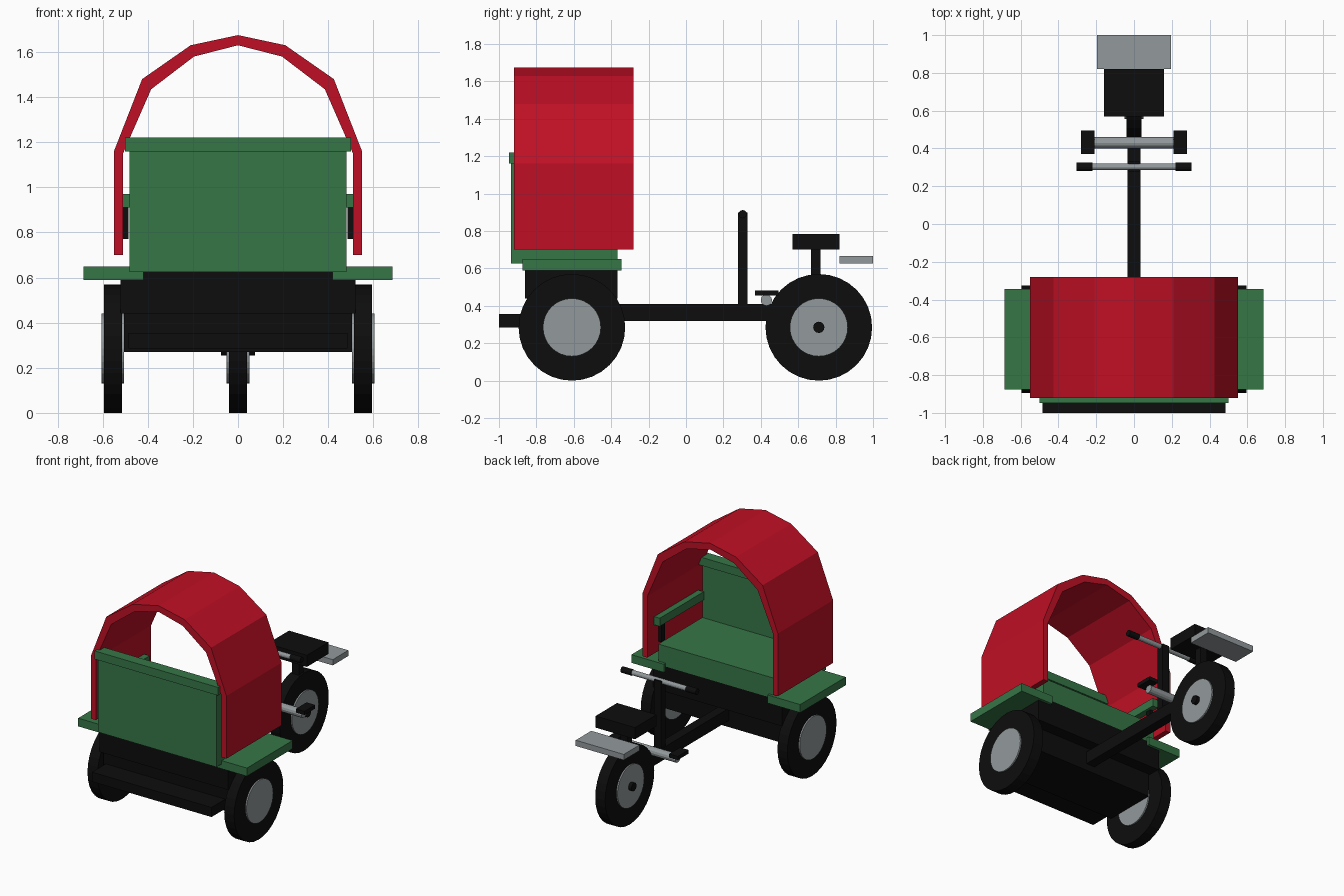
import bpy, bmesh, math
from mathutils import Matrix

old = bpy.data.objects.get("Cube")
if old:
    bpy.data.objects.remove(old, do_unlink=True)


def material(name, rgb):
    m = bpy.data.materials.new(name)
    m.use_nodes = True
    m.diffuse_color = (*rgb, 1)
    m.node_tree.nodes["Principled BSDF"].inputs["Base Color"].default_value = (*rgb, 1)
    return m


red = material("canopy red", (0.52, 0.005, 0.018))
green = material("body green", (0.037, 0.18, 0.062))
grey = material("metal grey", (0.29, 0.32, 0.33))
black = material("frame black", (0.004, 0.004, 0.004))


def finish(name, bm, mat):
    bmesh.ops.recalc_face_normals(bm, faces=bm.faces)
    mesh = bpy.data.meshes.new(name)
    bm.to_mesh(mesh)
    bm.free()
    mesh.materials.append(mat)
    ob = bpy.data.objects.new(name, mesh)
    bpy.context.collection.objects.link(ob)
    return ob


def box(name, mat, xs, ys, zs):
    """Box from its extents on each axis."""
    bm = bmesh.new()
    bmesh.ops.create_cube(bm, size=1)
    for v in bm.verts:
        for i, (lo, hi) in enumerate((xs, ys, zs)):
            v.co[i] = lo if v.co[i] < 0 else hi
    return finish(name, bm, mat)


def rod(name, mat, xs, y, z, r, sides=32):
    """Cylinder lying along x."""
    bm = bmesh.new()
    place = Matrix.Translation((sum(xs) / 2, y, z)) @ Matrix.Rotation(math.pi / 2, 4, 'Y')
    bmesh.ops.create_cone(bm, cap_ends=True, segments=sides, radius1=r, radius2=r,
                          depth=xs[1] - xs[0], matrix=place)
    return finish(name, bm, mat)


def pair(make, name, mat, xs, *args):
    """The same part on the left (+x) and right (-x)."""
    make("left_" + name, mat, xs, *args)
    make("right_" + name, mat, (-xs[1], -xs[0]), *args)


# Canopy: faceted arch extruded along y
outer = [(0.55, 0.70), (0.55, 1.16), (0.425, 1.48), (0.21, 1.63), (0, 1.675)]
inner = [(0.51, 0.70), (0.51, 1.15), (0.385, 1.435), (0.195, 1.58), (0, 1.63)]


def whole(half):
    return half + [(-x, z) for x, z in reversed(half[:-1])]


bm = bmesh.new()
rings = [[bm.verts.new((x, y, z)) for x, z in whole(side)]
         for side, y in ((outer, -0.92), (outer, -0.28), (inner, -0.28), (inner, -0.92))]
for k in range(4):
    a, b = rings[k], rings[(k + 1) % 4]
    for i in range(len(a) - 1):
        bm.faces.new((a[i], a[i + 1], b[i + 1], b[i]))
for end in (0, -1):
    bm.faces.new([ring[end] for ring in rings])
finish("canopy", bm, red)

# Passenger bench
box("bench_seat", green, (-0.48, 0.48), (-0.88, -0.365), (0.625, 0.775))
box("bench_back", green, (-0.48, 0.48), (-0.935, -0.875), (0.625, 1.17))
box("bench_back_rail", green, (-0.5, 0.5), (-0.947, -0.865), (1.16, 1.22))
pair(box, "armrest", green, (0.465, 0.525), (-0.87, -0.36), (0.91, 0.97))
pair(box, "armrest_post", black, (0.485, 0.52), (-0.45, -0.41), (0.77, 0.91))
pair(box, "fender", green, (0.42, 0.685), (-0.875, -0.345), (0.59, 0.65))

# Chassis
box("rear_body", black, (-0.522, 0.522), (-0.86, -0.365), (0.44, 0.625))
box("rear_underbody", black, (-0.505, 0.505), (-0.84, -0.45), (0.27, 0.44))
box("rear_bumper", black, (-0.485, 0.485), (-1.0, -0.8), (0.285, 0.355))
box("frame_beam", black, (-0.035, 0.035), (-0.5, 0.5), (0.32, 0.41))

# Wheels
pair(rod, "rear_tire", black, (0.515, 0.595), -0.61, 0.285, 0.285)
pair(rod, "rear_hub", grey, (0.505, 0.605), -0.61, 0.285, 0.155)
rod("front_tire", black, (-0.04, 0.04), 0.71, 0.285, 0.285)
rod("front_hub", grey, (-0.05, 0.05), 0.71, 0.285, 0.155)
rod("front_axle", black, (-0.075, 0.075), 0.71, 0.285, 0.03, 16)

# Handlebar
box("handlebar_post", black, (-0.028, 0.028), (0.277, 0.33), (0.38, 0.9))
rod("handlebar", grey, (-0.225, 0.225), 0.303, 0.89, 0.018, 12)
pair(rod, "grip", black, (0.22, 0.305), 0.303, 0.89, 0.022, 12)

# Pedals
rod("pedal_axle", grey, (-0.235, 0.235), 0.43, 0.43, 0.03, 12)
pair(box, "pedal", black, (0.21, 0.28), (0.37, 0.495), (0.455, 0.482))

# Driver seat and front plate
box("saddle_post", black, (-0.028, 0.028), (0.667, 0.72), (0.5, 0.71))
box("saddle", black, (-0.16, 0.16), (0.57, 0.82), (0.70, 0.785))
box("front_plate", grey, (-0.195, 0.195), (0.82, 1.0), (0.625, 0.667))
